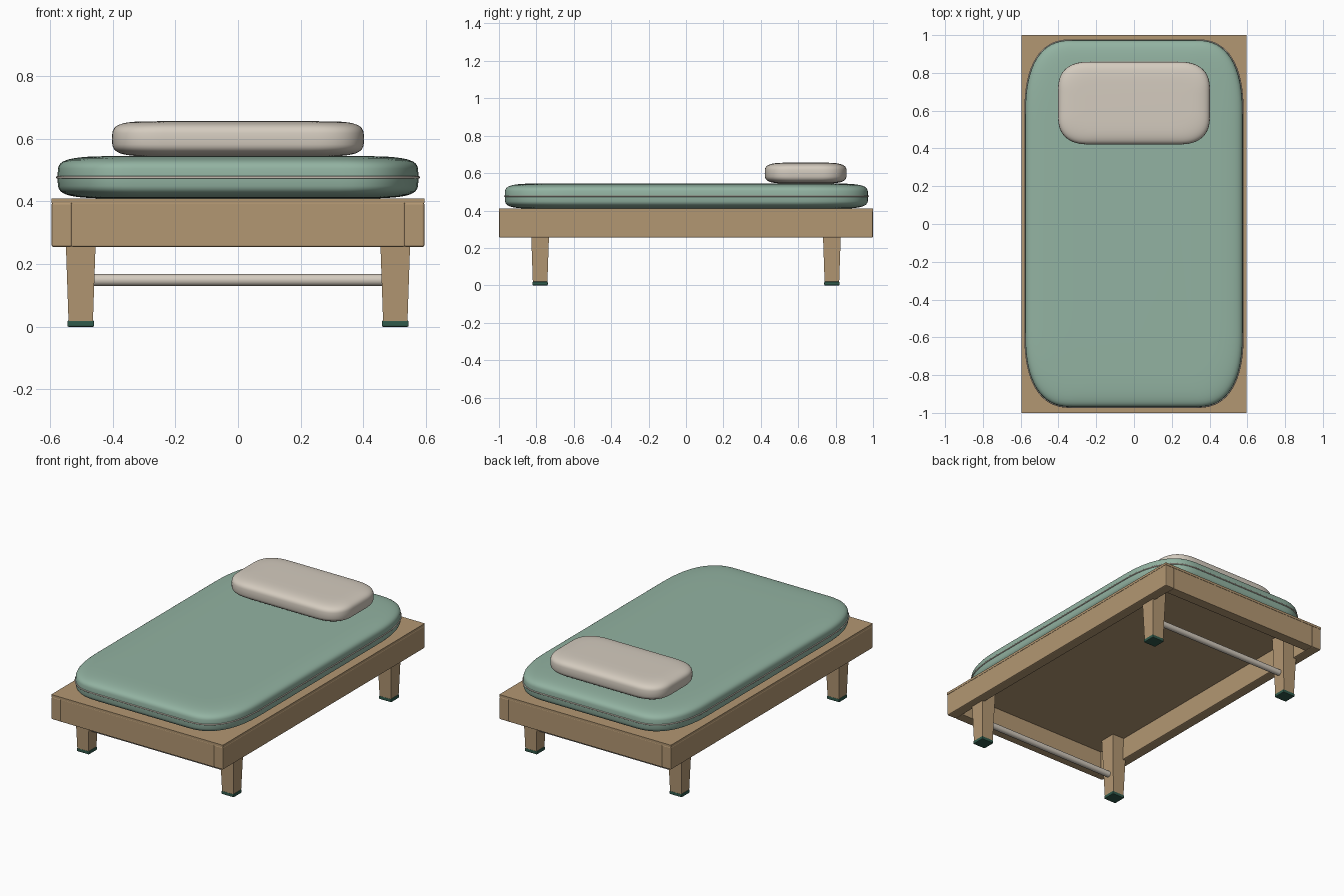
import bpy
import bmesh
from math import cos, sin, pi, copysign
from mathutils import Matrix, Vector

if "Cube" in bpy.data.objects:
    bpy.data.objects.remove(bpy.data.objects["Cube"])


def material(name, rgb):
    mat = bpy.data.materials.new(name)
    mat.use_nodes = True
    mat.diffuse_color = (*rgb, 1)
    mat.node_tree.nodes["Principled BSDF"].inputs["Base Color"].default_value = (*rgb, 1)
    return mat


wood = material("light wood", (0.45, 0.31, 0.17))
green = material("sage fabric", (0.29, 0.45, 0.36))
cream = material("cream", (0.66, 0.60, 0.52))
dark_green = material("dark green rubber", (0.03, 0.10, 0.07))


def finish(name, bm, mat, smooth=False):
    bmesh.ops.recalc_face_normals(bm, faces=bm.faces)
    mesh = bpy.data.meshes.new(name)
    bm.to_mesh(mesh)
    bm.free()
    mesh.materials.append(mat)
    for poly in mesh.polygons:
        poly.use_smooth = smooth
    obj = bpy.data.objects.new(name, mesh)
    bpy.context.collection.objects.link(obj)
    return obj


def box(name, low, high, mat, bevel=0.0, taper=1.0):
    """Box between two corners; taper scales the bottom face."""
    low, high = Vector(low), Vector(high)
    bm = bmesh.new()
    bmesh.ops.create_cube(bm, size=1)
    for v in bm.verts:
        scale = taper if v.co.z < 0 else 1
        v.co.x *= scale
        v.co.y *= scale
        v.co = (low + high) / 2 + v.co * (high - low)
    obj = finish(name, bm, mat)
    if bevel:
        mod = obj.modifiers.new("soft edges", "BEVEL")
        mod.width = bevel
        mod.segments = 2
    return obj


def power(value, exponent):
    return copysign(abs(value) ** exponent, value)


def outline(half_x, half_y, corner_x, corner_y, steps=16):
    """Rectangle outline with soft, squarish corners."""
    points = []
    for quarter in range(4):
        sx = 1 if quarter in (0, 3) else -1
        sy = 1 if quarter < 2 else -1
        for i in range(steps + 1):
            a = (quarter + i / steps) * pi / 2
            points.append((sx * (half_x - corner_x) + corner_x * power(cos(a), 0.8),
                           sy * (half_y - corner_y) + corner_y * power(sin(a), 0.8)))
    return points


def cushion(name, centre, half, corner, inset, roundness, mat, steps=12):
    """Stack of shrinking outlines that closes in flat top and bottom."""
    bm = bmesh.new()
    base = outline(half[0], half[1], *corner)
    rings = []
    for i in range(-steps, steps + 1):
        a = i / steps * pi / 2
        shrink = inset * (1 - max(cos(a), 0) ** roundness)
        fx, fy = 1 - shrink / half[0], 1 - shrink / half[1]
        z = half[2] * power(sin(a), roundness)
        rings.append([bm.verts.new((centre[0] + x * fx, centre[1] + y * fy, centre[2] + z))
                      for x, y in base])
    count = len(base)
    for lower, upper in zip(rings, rings[1:]):
        for j in range(count):
            k = (j + 1) % count
            bm.faces.new((lower[j], lower[k], upper[k], upper[j]))
    bm.faces.new(rings[0])
    bm.faces.new(rings[-1])
    return finish(name, bm, mat, smooth=True)


# Frame: deck on top of four rails
box("deck", (-0.595, -1, 0.395), (0.595, 1, 0.41), wood)
for side, s in (("left", 1), ("right", -1)):
    x0, x1 = sorted((s * 0.53, s * 0.595))
    box(side + "_rail", (x0, -1, 0.255), (x1, 1, 0.397), wood, 0.006)
for end, s in (("front", -1), ("back", 1)):
    y0, y1 = sorted((s * 0.935, s * 0.999))
    box(end + "_rail", (-0.532, y0, 0.255), (0.532, y1, 0.397), wood, 0.004)

# Tapered legs with feet, and a crossbar for each pair
for end, sy in (("front", -1), ("back", 1)):
    y = sy * 0.78
    for side, sx in (("left", 1), ("right", -1)):
        x = sx * 0.502
        label = end + "_" + side
        box(label + "_leg", (x - 0.052, y - 0.052, 0.018), (x + 0.052, y + 0.052, 0.396),
            wood, taper=0.75)
        box(label + "_foot", (x - 0.043, y - 0.041, 0), (x + 0.043, y + 0.041, 0.02),
            dark_green, 0.004)
    bm = bmesh.new()
    bmesh.ops.create_cone(bm, cap_ends=True, segments=24, radius1=0.019, radius2=0.019,
                          depth=0.96,
                          matrix=Matrix.Translation((0, y, 0.149)) @ Matrix.Rotation(pi / 2, 4, "Y"))
    bar = finish(end + "_crossbar", bm, cream, smooth=True)
    for poly in bar.data.polygons:
        poly.use_smooth = len(poly.vertices) == 4

# Mattress and pillow
cushion("mattress", (0, 0.002, 0.477), (0.576, 0.971, 0.068), (0.25, 0.4), 0.28, 0.44, green)
cushion("pillow", (0, 0.64, 0.6), (0.402, 0.219, 0.056), (0.17, 0.15), 0.15, 0.55, cream)

# Thin piping around the mattress seam
curve = bpy.data.curves.new("mattress_piping", "CURVE")
curve.dimensions = "3D"
curve.bevel_depth = 0.004
curve.bevel_resolution = 2
spline = curve.splines.new("POLY")
seam = outline(0.577, 0.972, 0.25, 0.4)
# Drop the repeated point where two corners meet
seam = [p for i, p in enumerate(seam) if (Vector(p) - Vector(seam[i - 1])).length > 0.0001]
spline.points.add(len(seam) - 1)
for point, (x, y) in zip(spline.points, seam):
    point.co = (x, y + 0.002, 0.477, 1)
spline.use_cyclic_u = True
curve.materials.append(cream)
piping = bpy.data.objects.new("mattress_piping", curve)
bpy.context.collection.objects.link(piping)
